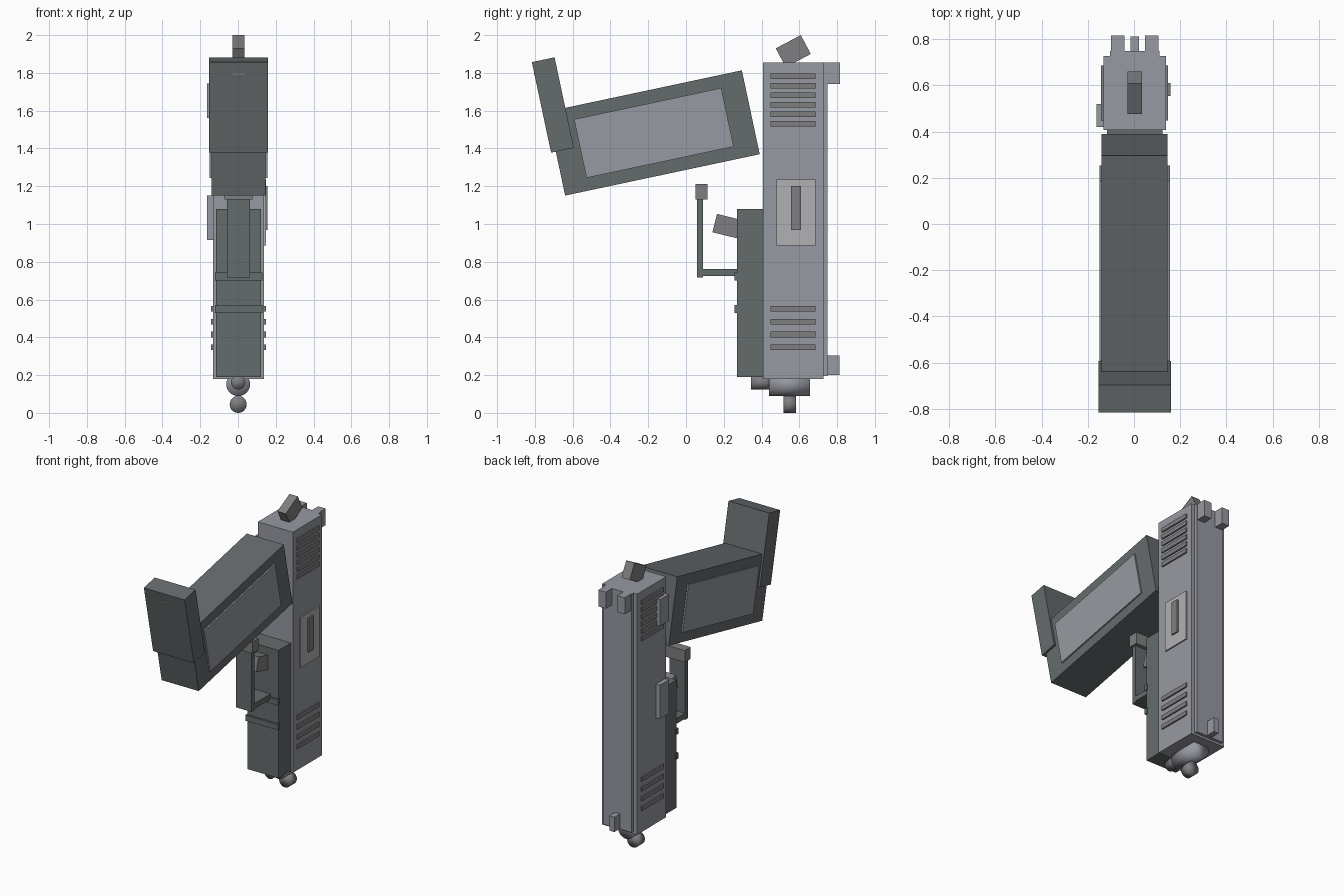
import bpy, math

if "Cube" in bpy.data.objects:
    bpy.data.objects.remove(bpy.data.objects["Cube"])

CX = 0.003  # mid-plane of the body


def material(name, color):
    m = bpy.data.materials.new(name)
    m.diffuse_color = (*color, 1)
    m.use_nodes = True
    m.node_tree.nodes["Principled BSDF"].inputs["Base Color"].default_value = m.diffuse_color
    return m


STEEL = material("steel", (0.31, 0.32, 0.36))
DARK = material("dark_polymer", (0.13, 0.145, 0.15))
MID = material("mid_grey", (0.21, 0.21, 0.22))
LIGHT = material("light_steel", (0.44, 0.44, 0.46))


def box(name, x, y, z, mat):
    """Box from (min, max) ranges, x relative to the mid-plane."""
    return tilted(name, x, ((y[0] + y[1]) / 2, (z[0] + z[1]) / 2),
                  (y[1] - y[0], z[1] - z[0]), 0, mat)


def tilted(name, x, centre, size, angle, mat):
    """Box turned about x; centre and size are given in y, z."""
    bpy.ops.mesh.primitive_cube_add(
        size=1, location=(CX + (x[0] + x[1]) / 2, *centre),
        rotation=(math.radians(angle), 0, 0))
    o = bpy.context.object
    o.name = name
    o.scale = (x[1] - x[0], *size)
    bpy.ops.object.transform_apply(location=False, rotation=False, scale=True)
    o.data.materials.append(mat)
    return o


def drum(name, y, z, r, mat):
    """Smooth cylinder lying along y."""
    bpy.ops.mesh.primitive_cylinder_add(
        vertices=32, radius=r, depth=y[1] - y[0],
        location=(CX - 0.002, (y[0] + y[1]) / 2, z), rotation=(math.pi / 2, 0, 0))
    o = bpy.context.object
    o.name = name
    o.data.materials.append(mat)
    bpy.ops.object.shade_smooth()


def sym(w):
    return (-w, w)


# Slide and raised top rib
box("slide", sym(0.135), (0.407, 0.727), (0.18, 1.855), STEEL)
box("slide_rib", sym(0.107), (0.72, 0.748), (0.195, 1.855), STEEL)

# Slide serrations on both sides
grooves = [1.53 + 0.0505 * i for i in range(6)] + [0.347 + 0.068 * i for i in range(4)]
for side, s in (("right", 1), ("left", -1)):
    xr = sorted((s * 0.125, s * 0.145))
    for i, z in enumerate(grooves):
        box(f"serration_{side}_{i}", xr, (0.447, 0.685), (z - 0.015, z + 0.015), MID)
    # Rear sight post
    xr = sorted((s * 0.044, s * 0.102))
    box(f"rear_sight_{side}", xr, (0.73, 0.815), (1.74, 1.855), STEEL)
    # Grip side panel
    xr = sorted((s * 0.13, s * 0.153))
    tilted(f"grip_panel_{side}", xr, (-0.17, 1.482), (0.797, 0.317), 12, STEEL)

box("front_sight", sym(0.019), (0.74, 0.812), (0.2, 0.303), STEEL)

# Ejection port and extractor (right), levers (left)
box("ejection_port", (0.125, 0.144), (0.48, 0.685), (0.885, 1.235), LIGHT)
box("extractor", (0.135, 0.154), (0.555, 0.61), (0.967, 1.202), MID)
box("slide_stop", (-0.166, -0.12), (0.42, 0.52), (0.915, 1.15), STEEL)
box("safety_lever", (-0.166, -0.12), (0.42, 0.52), (1.56, 1.745), STEEL)

# Hammer
tilted("hammer", sym(0.032), (0.568, 1.915), (0.15, 0.113), 28, MID)

# Frame with accessory ridges
box("frame", sym(0.12), (0.27, 0.412), (0.19, 1.08), DARK)
for i, z in enumerate((0.55, 0.722)):
    box(f"frame_ridge_{i}", sym(0.126), (0.257, 0.28), (z - 0.02, z + 0.02), DARK)

# Trigger and guard
box("guard_front", sym(0.06), (0.06, 0.275), (0.725, 0.762), DARK)
box("guard_bar", sym(0.06), (0.058, 0.09), (0.717, 1.14), DARK)
box("guard_tip", sym(0.074), (0.05, 0.115), (1.13, 1.212), MID)
tilted("trigger", sym(0.04), (0.225, 0.987), (0.15, 0.1), -14, MID)

# Grip and magazine base
tilted("grip", sym(0.143), (-0.172, 1.482), (1.053, 0.454), 12, DARK)
tilted("magazine_base", sym(0.157), (-0.705, 1.63), (0.123, 0.49), 12, DARK)
tilted("base_tab", sym(0.033), (-0.801, 1.795), (0.006, 0.012), 12, MID)

# Muzzle bushing, barrel tip and guide rod
drum("muzzle_bushing", (0.44, 0.657), 0.152, 0.063, STEEL)
drum("barrel_tip", (0.515, 0.582), 0.045, 0.045, MID)
drum("guide_rod", (0.345, 0.46), 0.162, 0.038, MID)
